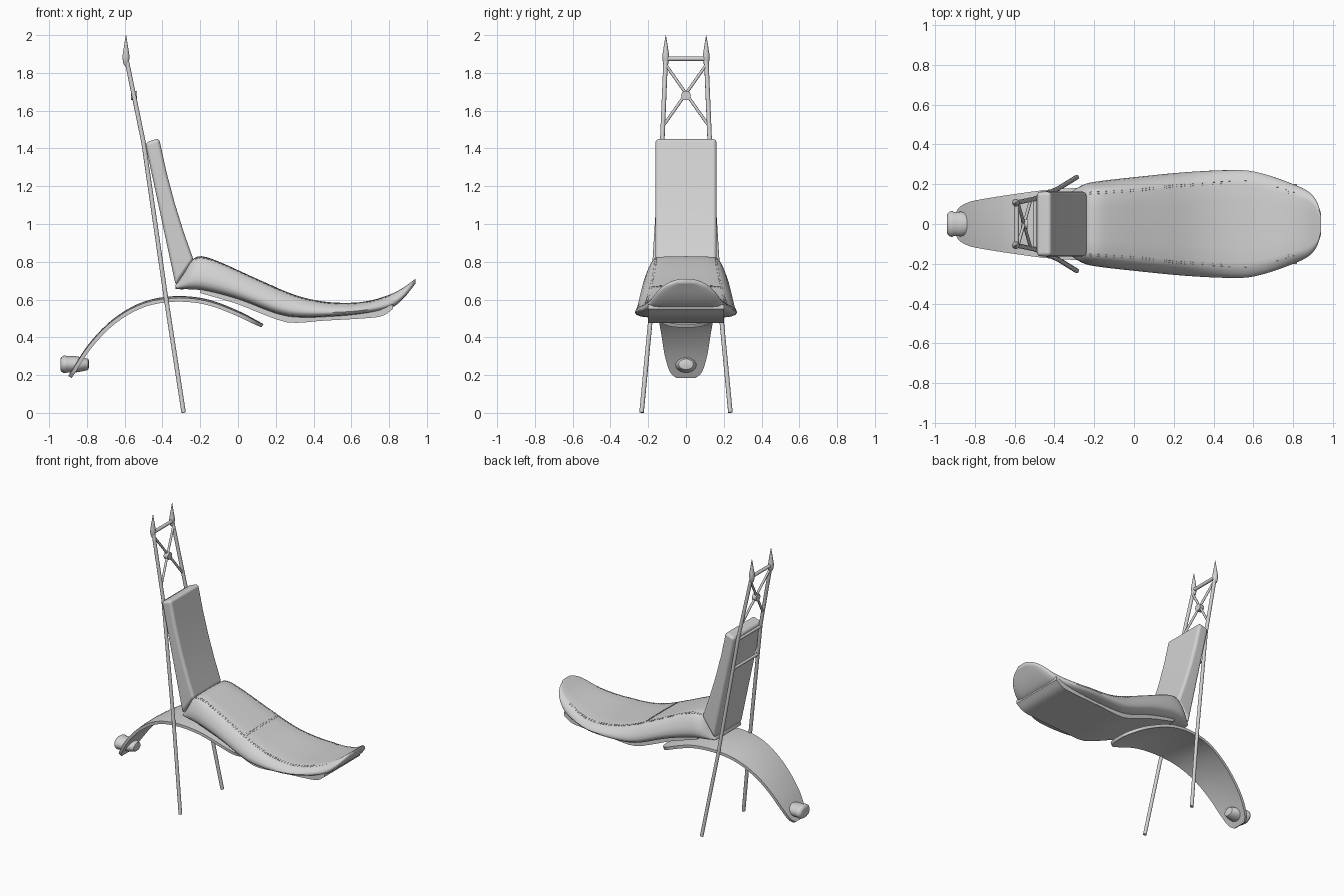
import bpy, bmesh, math
from mathutils import Vector, Matrix
from mathutils.bvhtree import BVHTree

cube = bpy.data.objects.get("Cube")
if cube:
    bpy.data.objects.remove(cube, do_unlink=True)

grey = bpy.data.materials.new("light grey")
grey.use_nodes = True
grey.diffuse_color = (0.65, 0.65, 0.65, 1)
grey.node_tree.nodes["Principled BSDF"].inputs["Base Color"].default_value = grey.diffuse_color


def curve_at(table, x):
    """Smooth interpolation through (x, value) pairs."""
    n = len(table)
    slope = lambda i: ((table[min(i + 1, n - 1)][1] - table[max(i - 1, 0)][1])
                       / (table[min(i + 1, n - 1)][0] - table[max(i - 1, 0)][0]))
    i = max(j for j in range(n - 1) if x >= table[j][0] or j == 0)
    (x0, a), (x1, b) = table[i], table[i + 1]
    w = x1 - x0
    t = min(max((x - x0) / w, 0), 1)
    return ((2*t**3 - 3*t*t + 1) * a + (t**3 - 2*t*t + t) * w * slope(i)
            + (3*t*t - 2*t**3) * b + (t**3 - t*t) * w * slope(i + 1))


def stations(a, b, n):
    """Positions from a to b, closer together at the ends."""
    return [(a + b) / 2 - (b - a) / 2 * math.cos(math.pi * i / n) for i in range(n + 1)]


def add_object(name, bm, angle=40):
    bmesh.ops.recalc_face_normals(bm, faces=bm.faces)
    mesh = bpy.data.meshes.new(name)
    bm.to_mesh(mesh)
    bm.free()
    mesh.materials.append(grey)
    obj = bpy.data.objects.new(name, mesh)
    bpy.context.collection.objects.link(obj)
    if angle:
        bpy.ops.object.select_all(action='DESELECT')
        obj.select_set(True)
        bpy.context.view_layer.objects.active = obj
        bpy.ops.object.shade_smooth_by_angle(angle=math.radians(angle))
    return obj


def loft(name, rings, angle=40):
    """Skin closed rings and cap both ends."""
    bm = bmesh.new()
    loops = [[bm.verts.new(p) for p in ring] for ring in rings]
    n = len(loops[0])
    for a, b in zip(loops, loops[1:]):
        for i in range(n):
            bm.faces.new((a[i], a[(i + 1) % n], b[(i + 1) % n], b[i]))
    bm.faces.new(loops[0])
    bm.faces.new(loops[-1][::-1])
    return add_object(name, bm, angle)


def rod(name, points, radius):
    data = bpy.data.curves.new(name, 'CURVE')
    data.dimensions = '3D'
    data.bevel_depth = radius
    data.bevel_resolution = 3
    data.use_fill_caps = True
    spline = data.splines.new('POLY')
    spline.points.add(len(points) - 1)
    for p, co in zip(spline.points, points):
        p.co = (*co, 1)
    spline.use_smooth = True
    data.materials.append(grey)
    obj = bpy.data.objects.new(name, data)
    bpy.context.collection.objects.link(obj)
    return obj


# Seat cushion: width, top and underside along its length
seat_top = [(-.33, .68), (-.29, .74), (-.25, .805), (-.2, .83), (-.1, .8), (.1, .71), (.3, .625),
            (.45, .59), (.6, .583), (.7, .595), (.8, .625), (.87, .66), (.94, .71)]
seat_low = [(-.33, .655), (-.2, .65), (0, .6), (.2, .525), (.3, .505), (.5, .51), (.7, .53),
            (.82, .56), (.88, .61), (.94, .685)]
seat_width = [(-.33, .15), (-.27, .19), (-.22, .208), (0, .235), (.3, .263), (.55, .27),
              (.65, .252), (.8, .2), (.88, .16), (.92, .11), (.94, .05)]
half = [(.35, 0), (.7, 0), (.9, .06), (.98, .17), (1, .3), (.98, .48), (.92, .68), (.85, .84),
        (.78, .94), (.7, .98), (.4, .99)]
section = [(0, 0)] + half + [(0, 1)] + [(-y, z) for y, z in reversed(half)]
rings = []
for x in stations(-.33, .94, 56):
    w, lo, hi = (curve_at(t, x) for t in (seat_width, seat_low, seat_top))
    rings.append([(x, y * w, lo + z * (hi - lo)) for y, z in section])
seat = loft("seat_cushion", rings, 50)

# Base pan under the seat
pan_low = [(-.2, .635), (0, .575), (.15, .515), (.27, .478), (.45, .488), (.7, .503), (.77, .515), (.82, .55)]
rings = []
for x in stations(-.2, .82, 30):
    lo = curve_at(pan_low, x)
    hi = max(curve_at(seat_low, x) + .015, lo + .02)
    w = .2 - .04 * max(0, .3 - x) / .5
    rings.append([(x, -w, lo), (x, w, lo), (x, w, hi), (x, -w, hi)])
loft("seat_pan", rings, 30)

# Stitching laid on the seat surface
surface = BVHTree.FromObject(seat, bpy.context.evaluated_depsgraph_get())
seam_y = [(-.23, .155), (0, .17), (.2, .19), (.55, .213), (.65, .2), (.8, .155)]
stitches = bmesh.new()


def stitch(x, y, direction):
    hit, normal, _, _ = surface.ray_cast(Vector((x, y, 2)), Vector((0, 0, -1)))
    if hit:
        along = (direction - normal * direction.dot(normal)).normalized()
        frame = Matrix((along, normal.cross(along), normal)).transposed().to_4x4()
        bmesh.ops.create_cube(stitches, size=1, matrix=Matrix.Translation(hit) @ frame
                              @ Matrix.Diagonal((.012, .003, .004, 1)))


for gap in (-.005, .005):
    for i in range(52):
        x = -.22 + i * .02
        for side in (-1, 1):
            stitch(x, side * (curve_at(seam_y, x) + gap), Vector((1, 0, 0)))
    for i in range(-9, 10):
        stitch(.185 + gap, i * .019, Vector((0, 1, 0)))
add_object("seat_stitching", stitches, 0)

# Backrest pad: side outline extruded across
outline = [(-.33, .675), (-.235, .81), (-.285, .95), (-.335, 1.11), (-.38, 1.28), (-.418, 1.455), (-.492, 1.43)]
pad = loft("backrest_pad", [[(x, y, z) for x, z in outline] for y in (-.162, .162)], 0)
bevel = pad.modifiers.new("soft edges", 'BEVEL')
bevel.width = .02
bevel.segments = 4
bevel.limit_method = 'ANGLE'
bevel.angle_limit = math.radians(30)
for poly in pad.data.polygons:
    poly.use_smooth = True
pad.modifiers.new("even shading", 'WEIGHTED_NORMAL')

# Fender: curved, slightly crowned sheet with rounded ends
fender_z = [(-.89, .19), (-.8, .335), (-.7, .45), (-.6, .528), (-.5, .578), (-.4, .602), (-.28, .608),
            (-.15, .588), (0, .53), (.13, .462)]
fender_w = [(-.89, .05), (-.875, .08), (-.84, .103), (-.8, .117), (-.6, .15), (-.4, .175), (-.2, .18),
            (0, .16), (.08, .13), (.12, .08), (.13, .04)]
rings = []
for x in stations(-.89, .13, 44):
    z, w = curve_at(fender_z, x), curve_at(fender_w, x)
    a, b = max(x - .01, -.89), min(x + .01, .13)
    normal = Vector((curve_at(fender_z, a) - curve_at(fender_z, b), 0, b - a)).normalized()
    ring = []
    for lift, order in ((-.01, range(-5, 6)), (.01, range(5, -6, -1))):
        for k in order:
            t = k / 5
            ring.append(Vector((x, t * w, z)) + normal * (lift - .3 * (t * w) ** 2))
    rings.append(ring)
loft("fender", rings)

# Tail light: oval turned shape through the fender tip
light = [(-.94, .6), (-.937, .78), (-.925, .97), (-.915, 1), (-.905, .93), (-.87, .95), (-.84, .85),
         (-.8, .68), (-.793, .6), (-.79, .4)]
loft("tail_light", [[(x, .065 * r * math.cos(k * math.pi / 12), .257 + .047 * r * math.sin(k * math.pi / 12))
                     for k in range(24)] for x, r in light])

# Tall side bars with spear tips
for side, label in ((1, "left"), (-1, "right")):
    bar = [(-.288, .235, .002), (-.38, .178, .6), (-.5, .126, 1.43), (-.588, .108, 1.86)]
    rod(label + "_bar", [(x, side * y, z) for x, y, z in bar], .012)
    spear = [(1.84, .01), (1.85, .014), (1.88, .019), (1.9, .017), (1.95, .009), (2, .001)]
    loft(label + "_spear_tip", [[(-.593 + r * math.cos(k * math.pi / 6), side * .107 + r * math.sin(k * math.pi / 6), z)
                                 for k in range(12)] for z, r in spear])
    # Diagonal brace, one each way
    rod(label + "_brace", [(-.582, side * .105, 1.84), (-.519, -side * .12, 1.52)], .008)

# Cross bars and the disc where the braces meet
rod("top_cross_bar", [(-.59, -.107, 1.875), (-.59, .107, 1.875)], .012)
rod("upper_cross_bar", [(-.497, -.127, 1.41), (-.497, .127, 1.41)], .01)
rod("lower_cross_bar", [(-.467, -.14, 1.2), (-.467, .14, 1.2)], .01)
rod("brace_disc", [(-.567, 0, 1.68), (-.535, 0, 1.68)], .026)
